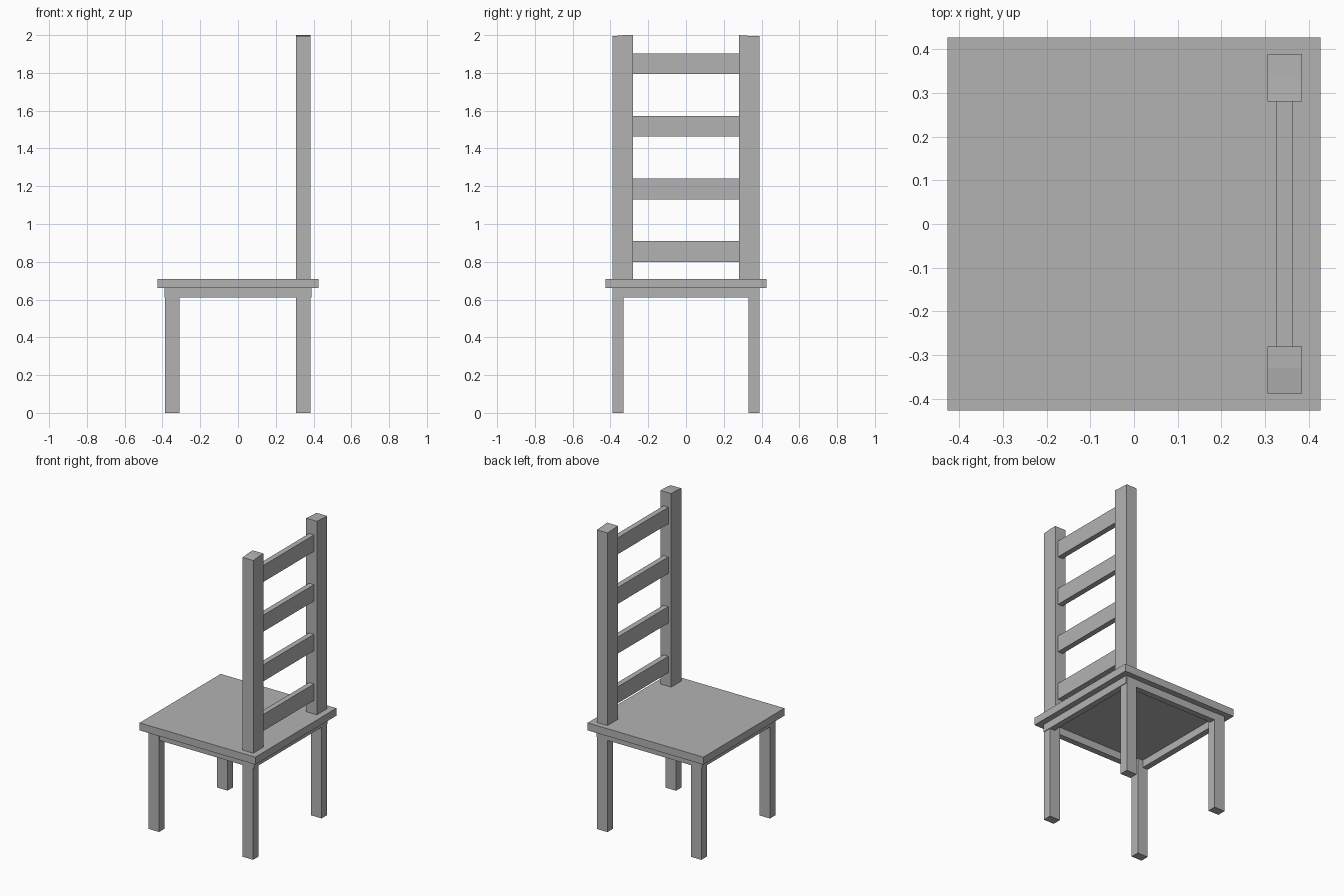
import bpy
import bmesh

if "Cube" in bpy.data.objects:
    bpy.data.objects.remove(bpy.data.objects["Cube"])

grey = bpy.data.materials.new("plain grey")
grey.diffuse_color = (0.45, 0.45, 0.45, 1)
grey.use_nodes = True
grey.node_tree.nodes["Principled BSDF"].inputs["Base Color"].default_value = grey.diffuse_color


def prism(name, profile, x0, x1):
    """Extrude a (y, z) profile from x0 to x1."""
    bm = bmesh.new()
    face = bm.faces.new([bm.verts.new((x0, y, z)) for y, z in profile])
    new = bmesh.ops.extrude_face_region(bm, geom=[face])["geom"]
    verts = [g for g in new if isinstance(g, bmesh.types.BMVert)]
    bmesh.ops.translate(bm, verts=verts, vec=(x1 - x0, 0, 0))
    bmesh.ops.recalc_face_normals(bm, faces=bm.faces)
    mesh = bpy.data.meshes.new(name)
    bm.to_mesh(mesh)
    bm.free()
    mesh.materials.append(grey)
    obj = bpy.data.objects.new(name, mesh)
    bpy.context.collection.objects.link(obj)
    return obj


def box(name, x0, x1, y0, y1, z0, z1):
    return prism(name, [(y0, z0), (y1, z0), (y1, z1), (y0, z1)], x0, x1)


SEAT_LOW, SEAT_TOP = 0.66, 0.71

# Seat slab
box("seat", -0.427, 0.427, -0.427, 0.427, SEAT_LOW, SEAT_TOP)

# Four legs
for end, x0, x1 in (("front", -0.386, -0.309), ("back", 0.306, 0.384)):
    for side, y0, y1 in (("right", -0.39, -0.332), ("left", 0.332, 0.39)):
        box(f"{end}_{side}_leg", x0, x1, y0, y1, 0, SEAT_LOW)

# Apron rails under the seat
A, T, LOW = 0.388, 0.04, 0.61
for s, side in ((-1, "right"), (1, "left")):
    y0, y1 = sorted((s * A, s * (A - T)))
    box(f"{side}_apron", -A, A, y0, y1, LOW, SEAT_LOW)
for s, side in ((-1, "front"), (1, "back")):
    x0, x1 = sorted((s * A, s * (A - T)))
    box(f"{side}_apron", x0, x1, -A + T, A - T, LOW, SEAT_LOW)

# Back posts, with slightly sloped tops
prism("right_back_post", [(-0.388, SEAT_TOP), (-0.281, SEAT_TOP), (-0.281, 2.0),
                          (-0.33, 2.0), (-0.388, 1.994)], 0.306, 0.385)
prism("left_back_post", [(0.281, SEAT_TOP), (0.39, SEAT_TOP), (0.39, 1.994),
                         (0.335, 1.996), (0.281, 2.0)], 0.306, 0.385)

# Ladder slats between the posts
for i in range(4):
    z = 0.80 + i * 0.331
    box(f"back_slat_{i + 1}", 0.327, 0.363, -0.283, 0.283, z, z + 0.11)
